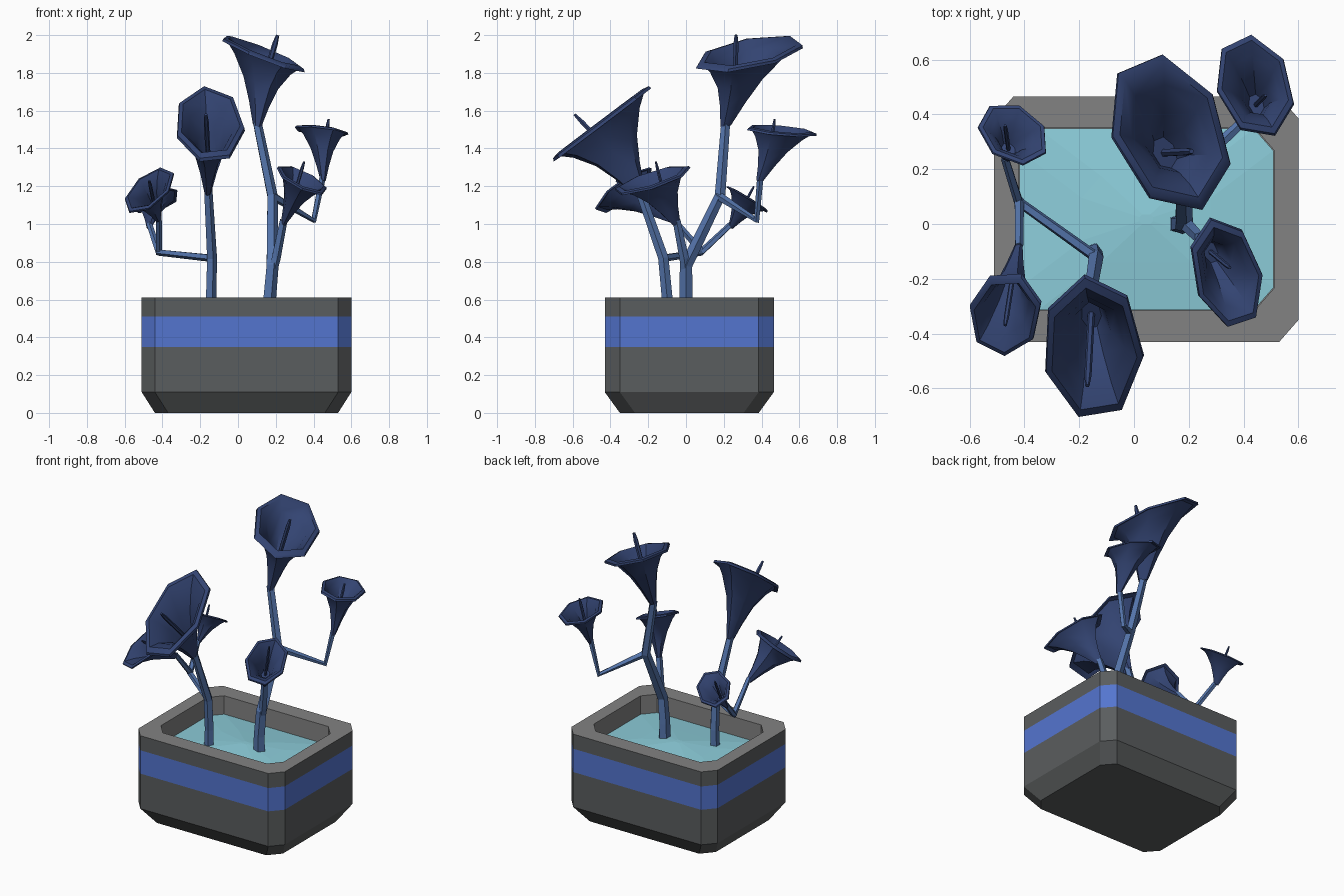
import bpy, bmesh, math
from mathutils import Vector

if "Cube" in bpy.data.objects:
    bpy.data.objects.remove(bpy.data.objects["Cube"])


def material(name, *rgb):
    lin = [((c / 255 + 0.055) / 1.055) ** 2.4 for c in rgb]
    m = bpy.data.materials.new(name)
    m.diffuse_color = (*lin, 1)
    m.use_nodes = True
    m.node_tree.nodes["Principled BSDF"].inputs["Base Color"].default_value = m.diffuse_color
    return m


POT = material("dark grey pot", 90, 93, 94)
RIM = material("grey rim", 130, 130, 130)
BAND = material("blue band", 84, 117, 207)
WATER = material("pale water", 141, 206, 219)
STEM = material("steel blue stem", 84, 116, 170)
PETAL = material("navy petal", 51, 68, 114)


def loft(name, rings, mats, mat_rule=None, smooth=False, cap=(True, True)):
    """Skin a list of rings with equal point counts into one object."""
    bm = bmesh.new()
    vs = [[bm.verts.new(p) for p in ring] for ring in rings]
    n = len(vs[0])
    for k in range(len(vs) - 1):
        for i in range(n):
            j = (i + 1) % n
            f = bm.faces.new((vs[k][i], vs[k][j], vs[k + 1][j], vs[k + 1][i]))
            f.material_index = mat_rule[k] if mat_rule else 0
    if cap[0]:
        bm.faces.new(vs[0][::-1])
    if cap[1]:
        f = bm.faces.new(vs[-1])
        f.material_index = mat_rule[-1] if mat_rule else 0
    bmesh.ops.recalc_face_normals(bm, faces=bm.faces)
    me = bpy.data.meshes.new(name)
    bm.to_mesh(me)
    bm.free()
    for m in mats:
        me.materials.append(m)
    if smooth:
        for p in me.polygons:
            p.use_smooth = True
        me.set_sharp_from_angle(angle=math.radians(42))
    ob = bpy.data.objects.new(name, me)
    bpy.context.collection.objects.link(ob)
    return ob


def octagon(ix, iy, z, cx=0.07, cy=0.08):
    """Pot outline moved inwards by ix, iy, with cut corners."""
    x0, x1, y0, y1 = -0.51 + ix, 0.60 - ix, -0.43 + iy, 0.465 - iy
    return [(x0 + cx, y0, z), (x1 - cx, y0, z), (x1, y0 + cy, z), (x1, y1 - cy, z),
            (x1 - cx, y1, z), (x0 + cx, y1, z), (x0, y1 - cy, z), (x0, y0 + cy, z)]


def tube(name, points, radii, mat, sides=5):
    """Faceted tube along a path, rings carried along without twist."""
    pts = [Vector(p) for p in points]
    rings, side, last = [], Vector((1, 0, 0)), Vector((0, 0, 1))
    for i, p in enumerate(pts):
        a = (p - pts[i - 1]).normalized() if i else Vector()
        b = (pts[i + 1] - p).normalized() if i < len(pts) - 1 else Vector()
        t = (a + b).normalized()
        side = last.rotation_difference(t) @ side
        up = t.cross(side).normalized()
        last = t
        rings.append([p + radii[i] * (math.cos(w) * side + math.sin(w) * up)
                      for w in (2 * math.pi * k / sides for k in range(sides))])
    return loft(name, rings, [mat])


# Pot: outside, band, rim and inner wall
loft("pot", [octagon(0.07, 0.08, 0), octagon(0, 0, 0.11), octagon(0, 0, 0.35),
             octagon(0, 0, 0.51), octagon(0, 0, 0.61), octagon(0.09, 0.115, 0.61),
             octagon(0.09, 0.115, 0.44)],
     [POT, BAND, RIM], [0, 0, 1, 0, 2, 2, 2])

# Water: low faceted mound
loft("water", [octagon(0.092, 0.117, 0.485), octagon(0.32, 0.29, 0.505),
               octagon(0.53, 0.43, 0.52, 0.01, 0.01)], [WATER], cap=(False, True))

# Stems
STEMS = {
    "right_trunk": ([(0.165, 0, 0.45), (0.165, 0, 0.61), (0.18, 0, 0.78), (0.18, 0.18, 1.15),
                     (0.10, 0.21, 1.54)], [0.04, 0.037, 0.035, 0.03, 0.025]),
    "right_low_branch": ([(0.18, 0, 0.74), (0.20, -0.01, 0.82), (0.24, -0.05, 1.02)],
                         [0.025, 0.026, 0.022]),
    "right_high_branch": ([(0.18, 0.17, 1.15), (0.40, 0.375, 1.02), (0.45, 0.395, 1.26)],
                          [0.024, 0.018, 0.018]),
    "left_trunk": ([(-0.15, -0.10, 0.45), (-0.145, -0.10, 0.61), (-0.14, -0.12, 0.82),
                    (-0.16, -0.25, 1.19)], [0.032, 0.03, 0.029, 0.024]),
    "left_branch": ([(-0.14, -0.12, 0.82), (-0.42, 0.08, 0.85), (-0.47, 0.24, 1.0)],
                    [0.021, 0.019, 0.016]),
    "left_front_branch": ([(-0.42, 0.09, 0.845), (-0.42, -0.08, 1.04)], [0.019, 0.016]),
}
for name, (pts, radii) in STEMS.items():
    tube(name + "_stem", pts, radii, STEM)

# Flower bell profile (height, radius): up the outside, then down the inside
OUTER = [(0, 0.1), (0.3, 0.24), (0.6, 0.42), (0.86, 0.68), (0.99, 0.88), (0.97, 1.0)]
INNER = [(1.01, 0.98), (1.03, 0.86), (0.91, 0.64), (0.66, 0.37), (0.4, 0.2)]
SIDES = 7


def flower(name, base, centre, u, v, spadix_tip):
    """Bell from stem end to a slanted rim spanned by half axes u and v."""
    base, centre, u, v = map(Vector, (base, centre, u, v))
    rings = []
    for t, r in OUTER + INNER:
        c = base.lerp(centre, t)
        rings.append([c + r * (math.cos(w) * u + math.sin(w) * v)
                      for w in (2 * math.pi * k / SIDES for k in range(SIDES))])
    loft(name + "_flower", rings, [PETAL], smooth=True)
    tip, root = Vector(spadix_tip), base.lerp(centre, 0.4)
    r = 0.07 * v.length
    tube(name + "_spadix", [root, root.lerp(tip, 0.85), tip], [r, r, r * 0.6], PETAL, 6)


flower("top", (0.10, 0.21, 1.52), (0.13, 0.335, 1.905), (0.12, -0.28, -0.07),
       (0.19, 0.08, -0.06), (0.21, 0.265, 2.0))
flower("big_front", (-0.16, -0.245, 1.17), (-0.15, -0.455, 1.53), (-0.03, 0.265, 0.20),
       (0.185, 0.03, 0.02), (-0.17, -0.59, 1.58))
flower("right_back", (0.45, 0.39, 1.23), (0.44, 0.505, 1.495), (0.074, -0.18, 0.01),
       (0.125, 0.06, -0.025), (0.48, 0.47, 1.555))
flower("right_front", (0.24, -0.05, 1.0), (0.34, -0.18, 1.235), (-0.06, 0.20, 0.07),
       (0.12, 0.04, -0.03), (0.35, -0.16, 1.33))
flower("left_front", (-0.42, -0.075, 1.02), (-0.47, -0.33, 1.18), (0.06, 0.14, 0.12),
       (0.12, -0.06, 0.02), (-0.47, -0.37, 1.23))
flower("left_back", (-0.47, 0.235, 0.98), (-0.44, 0.33, 1.13), (0.12, -0.07, 0.05),
       (0.05, 0.09, -0.05), (-0.47, 0.36, 1.2))
